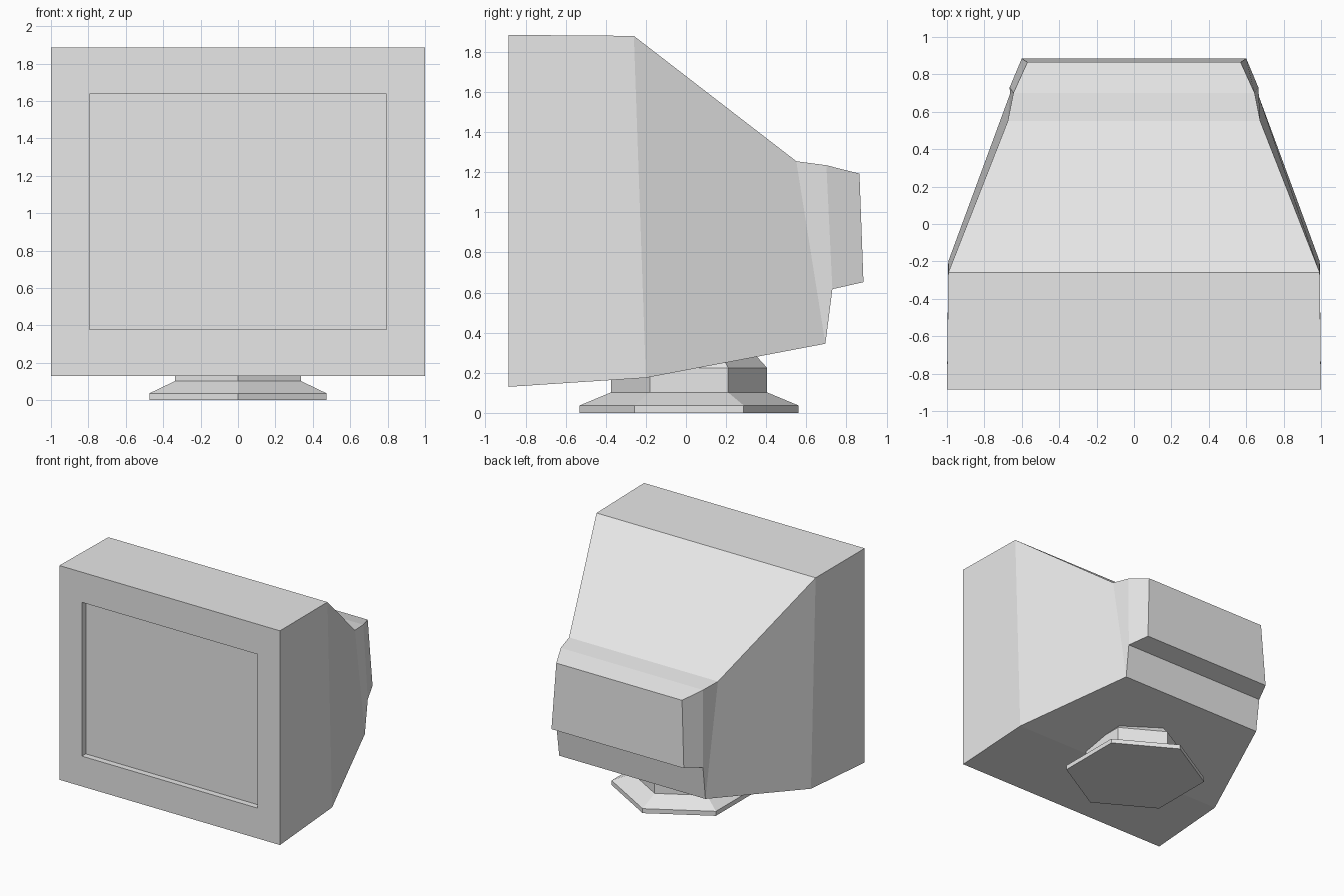
import bpy, bmesh, math

if "Cube" in bpy.data.objects:
    bpy.data.objects.remove(bpy.data.objects["Cube"])

grey = bpy.data.materials.new("light_grey")
grey.diffuse_color = (0.8, 0.8, 0.8, 1)
grey.use_nodes = True
grey.node_tree.nodes["Principled BSDF"].inputs["Base Color"].default_value = grey.diffuse_color


def loft(name, rings):
    """Join rings of points with quads and cap both ends."""
    bm = bmesh.new()
    loops = [[bm.verts.new(p) for p in ring] for ring in rings]
    for a, b in zip(loops, loops[1:]):
        n = len(a)
        for i in range(n):
            j = (i + 1) % n
            bm.faces.new((a[i], a[j], b[j], b[i]))
    bm.faces.new(loops[0])
    bm.faces.new(loops[-1])
    bmesh.ops.recalc_face_normals(bm, faces=bm.faces[:])
    mesh = bpy.data.meshes.new(name)
    bm.to_mesh(mesh)
    bm.free()
    mesh.materials.append(grey)
    obj = bpy.data.objects.new(name, mesh)
    bpy.context.collection.objects.link(obj)
    return obj


def section(yt, zt, wt, yb, zb, wb):
    """Four-cornered section: top edge and bottom edge, mirrored in x."""
    return [(-wt, yt, zt), (wt, yt, zt), (wb, yb, zb), (-wb, yb, zb)]


def hexagon(r, z):
    """Hexagon with corners pointing front and back."""
    return [(r * math.sin(k * math.pi / 3), 0.015 + r * math.cos(k * math.pi / 3), z)
            for k in range(6)]


# Monitor case: recessed screen, opening, bezel, then the tapering rear shell
loft("monitor_case", [section(*s) for s in (
    (-0.835, 1.638, 0.795, -0.835, 0.378, 0.795),
    (-0.885, 1.638, 0.795, -0.885, 0.378, 0.795),
    (-0.885, 1.885, 1.0, -0.885, 0.13, 1.0),
    (-0.26, 1.88, 0.993, -0.20, 0.175, 0.993),
    (0.55, 1.255, 0.675, 0.695, 0.345, 0.663),
    (0.70, 1.235, 0.645, 0.73, 0.617, 0.665),
    (0.865, 1.193, 0.57, 0.885, 0.652, 0.6),
)])

# Swivel stand: hexagonal foot, sloped shoulder, neck and tapered top
loft("swivel_stand", [hexagon(r, z) for r, z in (
    (0.546, 0.0), (0.546, 0.037), (0.39, 0.102), (0.39, 0.224), (0.29, 0.334))])
